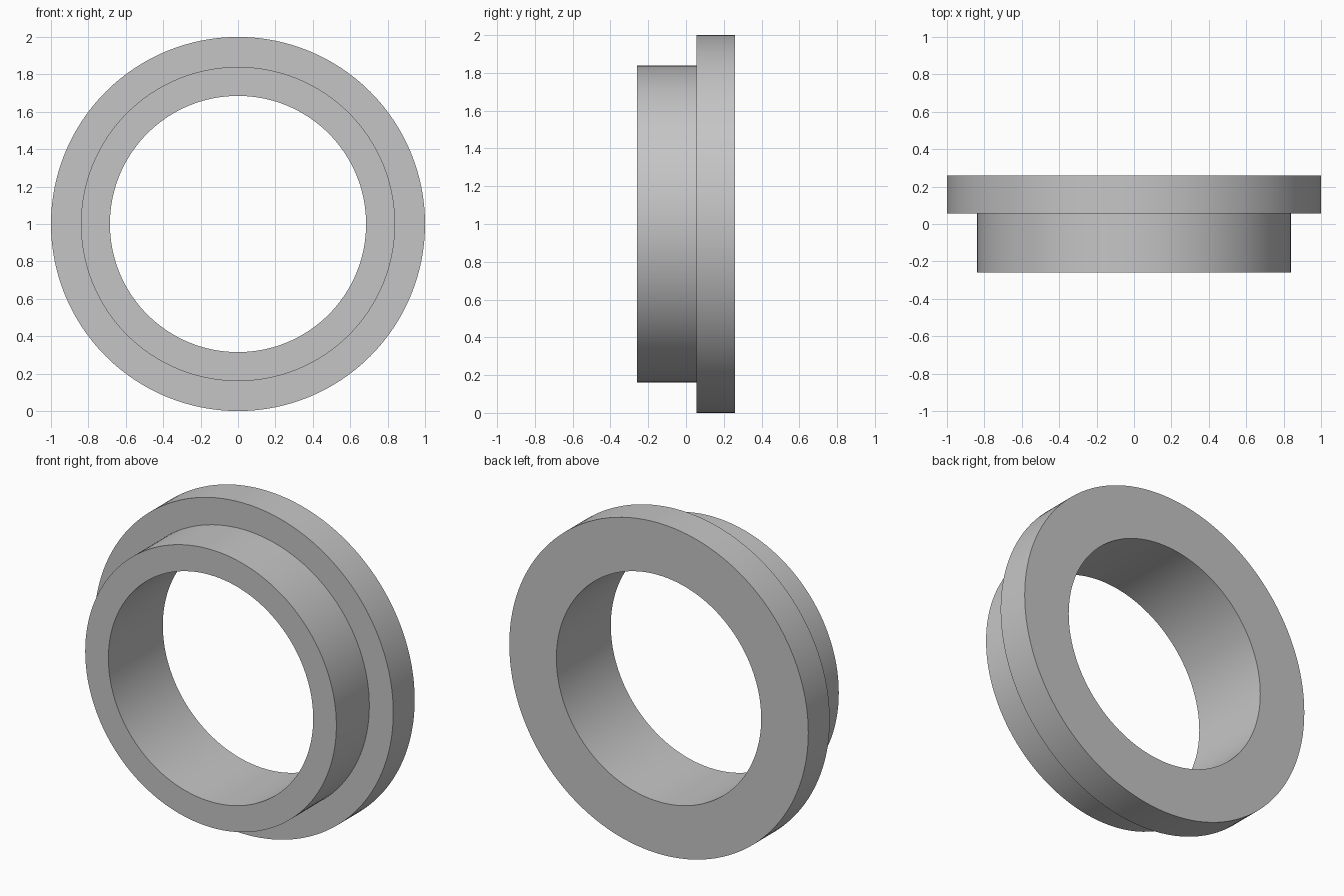
import bpy, bmesh
from math import pi, sin, cos, radians

cube = bpy.data.objects.get("Cube")
if cube:
    bpy.data.objects.remove(cube)

SEGMENTS = 128
BORE, SLEEVE, FLANGE = 0.685, 0.84, 1.0      # radii
FRONT, STEP, BACK = -0.26, 0.055, 0.26       # positions along y

# Plain grey metal
grey = bpy.data.materials.new("grey metal")
grey.use_nodes = True
colour = (0.56, 0.56, 0.56, 1)
grey.diffuse_color = colour
grey.node_tree.nodes["Principled BSDF"].inputs["Base Color"].default_value = colour


def lathe(name, profile, material):
    """Spin a closed (radius, y) profile around the y axis, centred at z = 1."""
    bm = bmesh.new()
    rings = []
    for i in range(SEGMENTS):
        a = 2 * pi * i / SEGMENTS
        rings.append([bm.verts.new((r * cos(a), y, 1 + r * sin(a))) for r, y in profile])
    n = len(profile)
    for i in range(SEGMENTS):
        here, there = rings[i], rings[(i + 1) % SEGMENTS]
        for j in range(n):
            k = (j + 1) % n
            bm.faces.new((here[j], here[k], there[k], there[j]))
    bmesh.ops.recalc_face_normals(bm, faces=bm.faces)
    mesh = bpy.data.meshes.new(name)
    bm.to_mesh(mesh)
    bm.free()
    mesh.materials.append(material)
    obj = bpy.data.objects.new(name, mesh)
    bpy.context.collection.objects.link(obj)
    bpy.ops.object.select_all(action="DESELECT")
    obj.select_set(True)
    bpy.context.view_layer.objects.active = obj
    bpy.ops.object.shade_smooth_by_angle(angle=radians(30))
    return obj


# Sleeve with a wider flange at the back
lathe("flanged_bushing", [
    (BORE, FRONT), (SLEEVE, FRONT), (SLEEVE, STEP),
    (FLANGE, STEP), (FLANGE, BACK), (BORE, BACK),
], grey)
